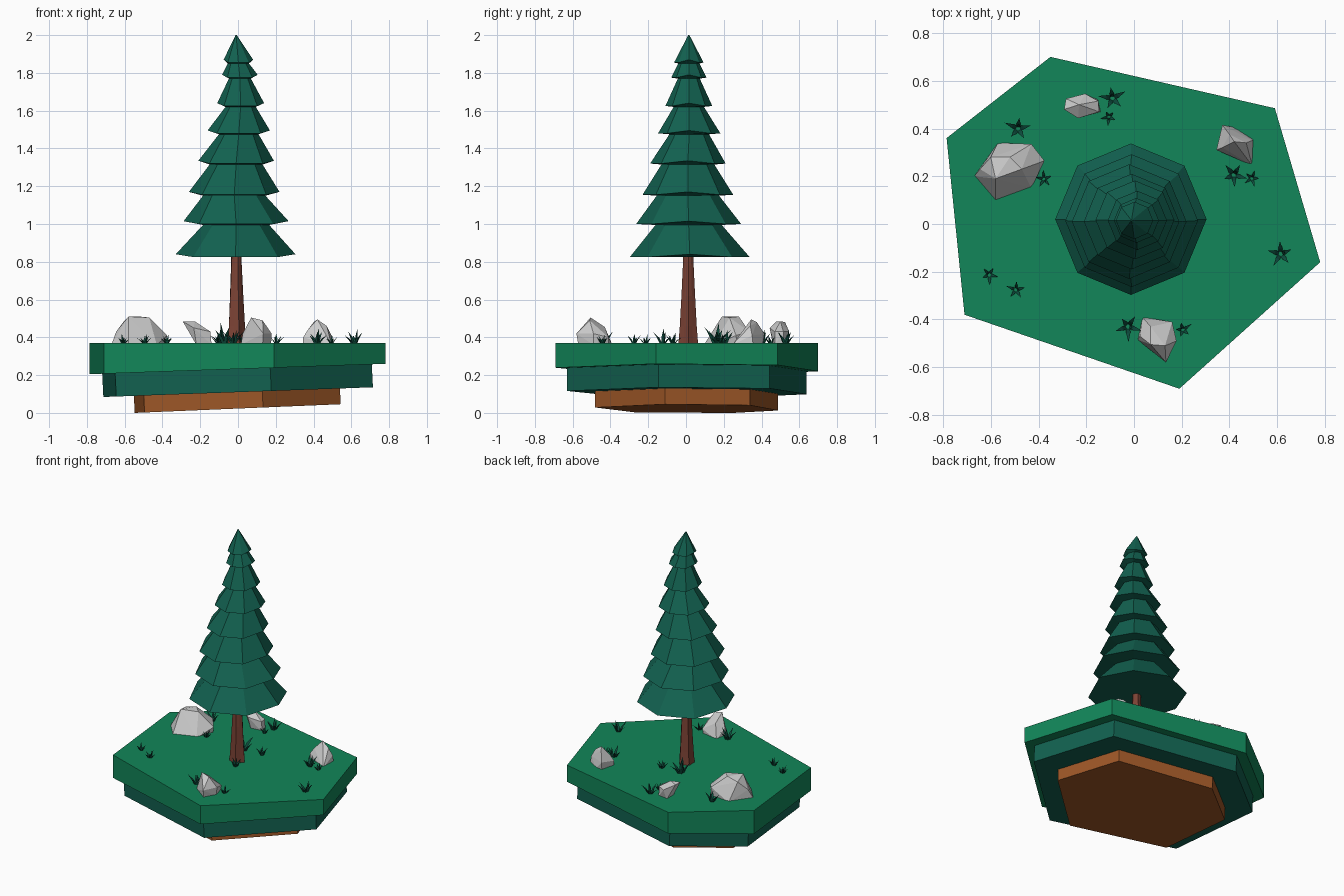
import bpy, bmesh, math, random
from mathutils import Vector

if "Cube" in bpy.data.objects:
    bpy.data.objects.remove(bpy.data.objects["Cube"])

random.seed(4)


def material(name, rgb):
    m = bpy.data.materials.new(name)
    m.diffuse_color = (*rgb, 1)
    m.use_nodes = True
    m.node_tree.nodes["Principled BSDF"].inputs["Base Color"].default_value = m.diffuse_color
    return m


GRASS = material("grass_green", (0.006, 0.24, 0.10))
DEEP = material("deep_green", (0.006, 0.12, 0.08))
BLADE = material("blade_green", (0.004, 0.07, 0.045))
EARTH = material("earth_brown", (0.34, 0.095, 0.02))
BARK = material("bark_brown", (0.20, 0.055, 0.035))


def finish(bm, name, mat=None):
    bmesh.ops.recalc_face_normals(bm, faces=bm.faces)
    mesh = bpy.data.meshes.new(name)
    bm.to_mesh(mesh)
    bm.free()
    if mat:
        mesh.materials.append(mat)
    obj = bpy.data.objects.new(name, mesh)
    bpy.context.collection.objects.link(obj)
    return obj


def loft(name, rings, mat):
    """Skin a stack of equal-sized rings and cap both ends."""
    bm = bmesh.new()
    rows = [[bm.verts.new(p) for p in ring] for ring in rings]
    n = len(rows[0])
    for a, b in zip(rows, rows[1:]):
        for i in range(n):
            j = (i + 1) % n
            bm.faces.new((a[i], a[j], b[j], b[i]))
    bm.faces.new(rows[0])
    bm.faces.new(rows[-1])
    return finish(bm, name, mat)


# Island: three stacked six-sided slabs with tilted undersides
HEX = [(-.35, .70), (.59, .485), (.78, -.16), (.19, -.69), (-.71, -.38), (-.785, .36)]


def slab(name, scale, low, high, mat):
    rings = []
    for z, tilt, dx in (low, high):
        rings.append([(x * scale + dx, y * scale, z + tilt * x * scale) for x, y in HEX])
    loft(name, rings, mat)


slab("grass_slab", 1.0, (.2325, .035, 0), (.37, 0, 0), GRASS)
slab("middle_slab", .912, (.11, .036, .003), (.233, .035, -.003), DEEP)
slab("earth_slab", .697, (.023, .042, 0), (.112, .036, -.004), EARTH)


# Trunk: fluted and flared at the foot
def ring(cx, cy, r, z, n, flute=1.0, lift=0.0):
    pts = []
    for i in range(n):
        a = 2 * math.pi * i / n
        k = r * (flute if i % 2 else 1)
        pts.append((cx + k * math.cos(a), cy + k * math.sin(a),
                    z + lift * (i % 4 == 0 and n == 8)))
    return pts


loft("trunk", [ring(-.01, .012, r, z, 10, f) for r, z, f in
               ((.055, .36, .78), (.047, .46, .8), (.038, .62, .85), (.030, .78, .9), (.025, .90, .95))], BARK)

# Foliage: eight overlapping skirts in one zigzag profile
# centre x, centre y, skirt radius, skirt height, neck radius
TIERS = [(-.013, .02, .317, .825, .175), (-.01, .014, .278, 1.00, .165),
         (-.02, .01, .240, 1.155, .140), (-.01, .01, .200, 1.32, .105),
         (.004, .017, .165, 1.48, .080), (.014, .015, .124, 1.625, .058),
         (.010, .015, .094, 1.775, .056), (.002, .015, .078, 1.855, .003)]
rings = []
for k, (cx, cy, r, z, neck) in enumerate(TIERS):
    rings.append(ring(cx, cy, r, z, 8, lift=.015))
    nx, ny, nz = (TIERS[k + 1][0], TIERS[k + 1][1], TIERS[k + 1][3]) if k < 7 else (-.01, .015, 2.0)
    rings.append(ring(nx, ny, neck, nz if k == 7 else nz - .005, 8))
loft("foliage", rings, DEEP)


# Rocks: convex lumps from a ground outline and raised points
def rock(name, outline, raised):
    bm = bmesh.new()
    for x, y in outline:
        bm.verts.new((x, y, .36))
    for p in raised:
        bm.verts.new(p)
    res = bmesh.ops.convex_hull(bm, input=bm.verts)
    loose = [v for v in bm.verts if not v.link_faces]
    bmesh.ops.delete(bm, geom=loose, context='VERTS')
    finish(bm, name)


rock("large_rock",
     [(-.67, .20), (-.57, .34), (-.43, .33), (-.385, .27), (-.43, .15), (-.58, .095)],
     [(-.58, .19, .51), (-.47, .23, .505), (-.52, .28, .51), (-.60, .28, .49),
      (-.645, .23, .43), (-.375, .265, .41), (-.43, .335, .43)])
rock("leaning_rock",
     [(-.22, .46), (-.14, .47), (-.15, .52), (-.22, .53)],
     [(-.293, .48, .485), (-.285, .525, .48), (-.23, .50, .485), (-.205, .546, .43),
      (-.234, .443, .45), (-.146, .47, .43), (-.15, .515, .43)])
rock("right_rock",
     [(.345, .31), (.37, .41), (.42, .405), (.50, .355), (.495, .245)],
     [(.42, .345, .495), (.40, .375, .48), (.47, .34, .46), (.37, .32, .44),
      (.37, .415, .42), (.495, .35, .41), (.345, .31, .40)])
rock("front_rock",
     [(.015, -.485), (.035, -.39), (.15, -.41), (.175, -.49), (.13, -.57)],
     [(.07, -.505, .505), (.13, -.51, .49), (.07, -.43, .455), (.134, -.58, .42),
      (.178, -.49, .42), (.16, -.41, .40), (.025, -.47, .42)])


# Grass tufts: leaning three-sided blades around a centre
def tuft(name, x, y, size):
    bm = bmesh.new()
    turn = random.uniform(0, 6.28)
    for i in range(6):
        a = turn + i * 2.513
        out = Vector((math.cos(a), math.sin(a), 0))
        side = Vector((-out.y, out.x, 0))
        lean = (.15 if i == 5 else random.uniform(.45, .75)) * size
        high = (1 if i == 5 else random.uniform(.55, .85)) * size
        c = Vector((x, y, .365)) + out * size * .08
        w = size * .11
        base = [c + side * w, c - side * w, c + out * w]
        mid = [p + out * lean * .35 + Vector((0, 0, high * .5)) for p in base]
        lo, up = [bm.verts.new(p) for p in base], [bm.verts.new(p) for p in mid]
        tip = bm.verts.new(c + out * lean + Vector((0, 0, high)))
        bm.faces.new(lo)
        for j in range(3):
            k = (j + 1) % 3
            bm.faces.new((lo[j], lo[k], up[k], up[j]))
            bm.faces.new((up[j], up[k], tip))
    finish(bm, name, BLADE)


TUFTS = [(-.485, .40, .08), (-.09, .527, .08), (-.105, .448, .05), (-.377, .188, .05),
         (.418, .205, .08), (.494, .192, .05), (.615, -.125, .08), (-.025, -.43, .08),
         (.205, -.443, .055), (-.607, -.213, .055), (-.494, -.276, .055),
         (-.07, .16, .11), (.03, -.07, .06), (.07, .17, .06)]
for i, t in enumerate(TUFTS):
    tuft(f"grass_tuft_{i + 1}", *t)
